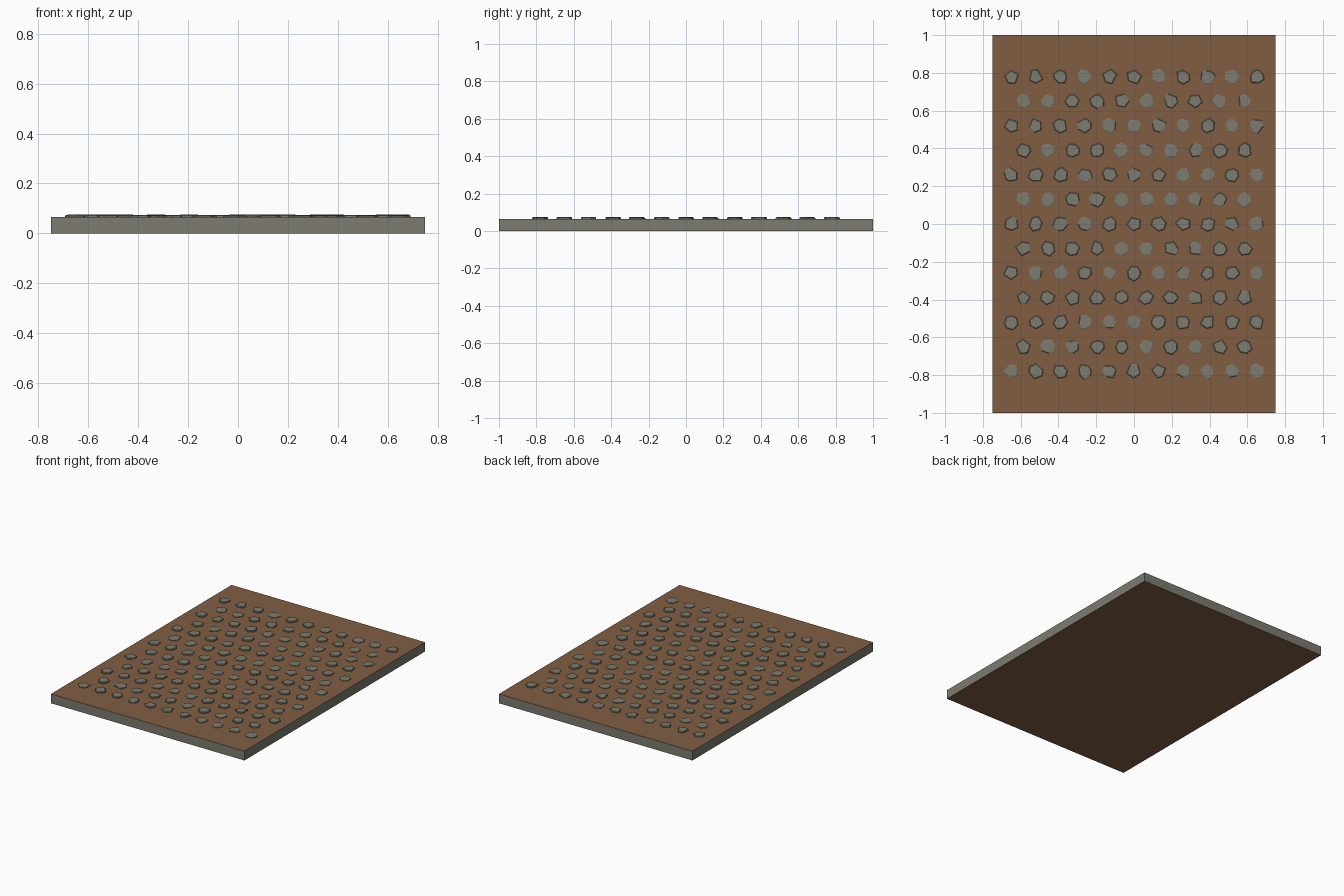
import bpy, bmesh, math, random

if "Cube" in bpy.data.objects:
    bpy.data.objects.remove(bpy.data.objects["Cube"])

random.seed(4)
SLAB_H = 0.065


def material(name, rgb):
    m = bpy.data.materials.new(name)
    m.diffuse_color = (*rgb, 1)
    m.use_nodes = True
    m.node_tree.nodes["Principled BSDF"].inputs["Base Color"].default_value = m.diffuse_color
    return m


def finish(bm, name, mats):
    bmesh.ops.recalc_face_normals(bm, faces=bm.faces)
    me = bpy.data.meshes.new(name)
    bm.to_mesh(me)
    bm.free()
    for m in mats:
        me.materials.append(m)
    ob = bpy.data.objects.new(name, me)
    bpy.context.collection.objects.link(ob)
    return ob


grey = material("stone_grey", (0.20, 0.20, 0.16))
brown = material("earth_brown", (0.22, 0.11, 0.055))

# Slab: grey sides, brown top and underside
bm = bmesh.new()
bmesh.ops.create_cube(bm, size=1)
for v in bm.verts:
    v.co.x *= 1.5
    v.co.y *= 2.0
    v.co.z = (v.co.z + 0.5) * SLAB_H
bm.normal_update()
for f in bm.faces:
    f.material_index = 1 if abs(f.normal.z) > 0.5 else 0
finish(bm, "path_slab", [grey, brown])


def add_stone(bm, x, y, height):
    """Irregular low-poly cobble with a chamfered top edge."""
    n = random.choice((5, 6, 6, 7))
    turn = random.uniform(0, math.tau)
    outline = []
    for k in range(n):
        a = turn + math.tau * (k + random.uniform(-0.18, 0.18)) / n
        r = random.uniform(0.034, 0.044)
        outline.append((r * math.cos(a), r * math.sin(a)))
    rings = []
    for z, s in ((SLAB_H - 0.005, 1.0), (SLAB_H + height * 0.7, 1.0),
                 (SLAB_H + height, 0.9)):
        rings.append([bm.verts.new((x + px * s, y + py * s, z))
                      for px, py in outline])
    for lo, hi in zip(rings, rings[1:]):
        for k in range(n):
            j = (k + 1) % n
            bm.faces.new((lo[k], lo[j], hi[j], hi[k]))
    bm.faces.new(rings[-1])
    bm.faces.new(rings[0][::-1])


# Cobbles: 13 staggered rows
STEP = 0.13
bm = bmesh.new()
for row in range(-6, 7):
    count = 10 if row % 2 else 11
    for col in range(count):
        x = (col - (count - 1) / 2) * STEP
        add_stone(bm, x, row * STEP, random.uniform(0.006, 0.010))
finish(bm, "cobbles", [grey])
